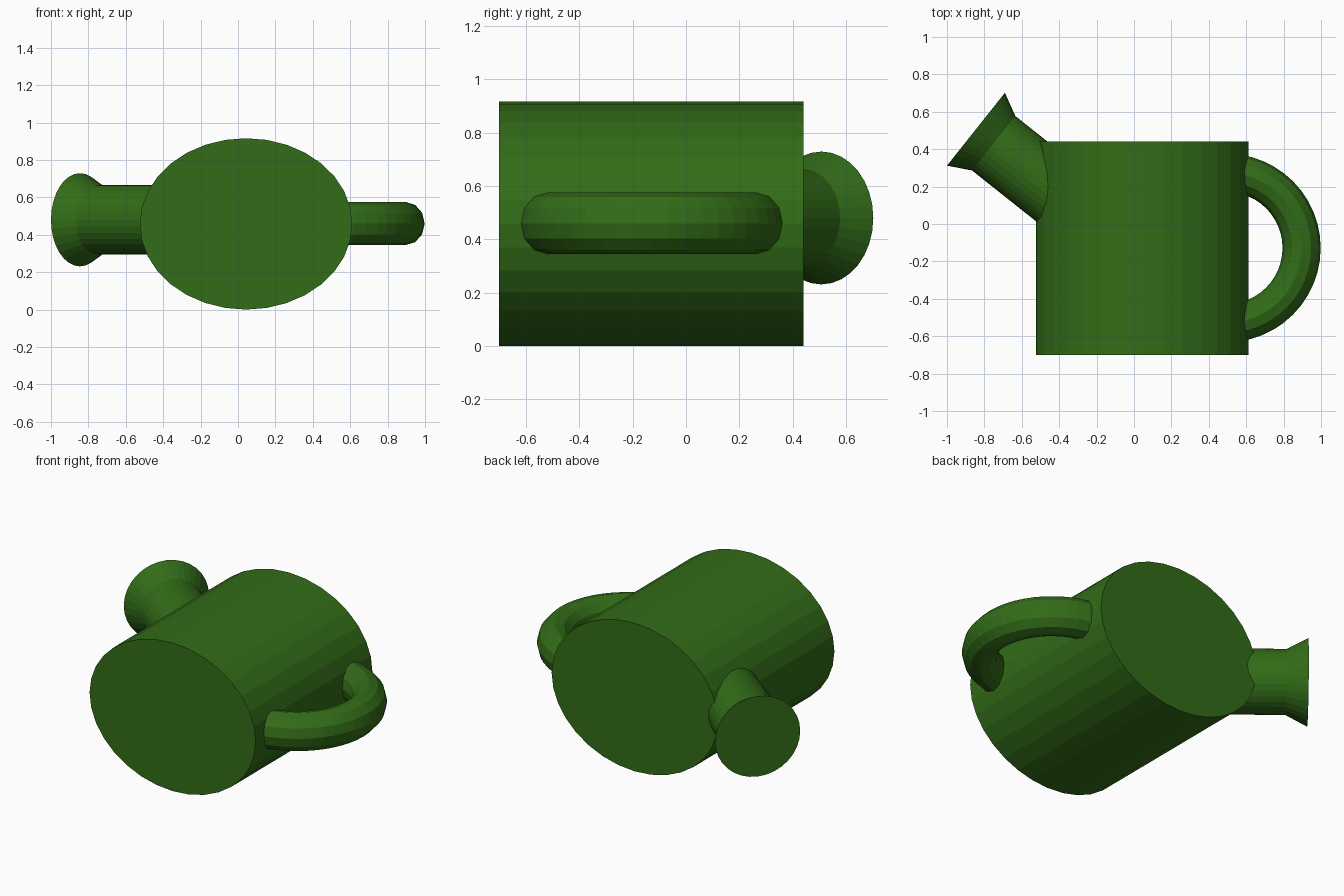
import bpy, bmesh
from math import sin, cos, pi, radians
from mathutils import Vector

if "Cube" in bpy.data.objects:
    bpy.data.objects.remove(bpy.data.objects["Cube"])

green = bpy.data.materials.new("green")
green.diffuse_color = (0.032, 0.15, 0.009, 1)
green.use_nodes = True
green.node_tree.nodes["Principled BSDF"].inputs["Base Color"].default_value = green.diffuse_color


def skin_rings(name, rings):
    """Join equal-sized rings of points into a capped tube."""
    bm = bmesh.new()
    loops = [[bm.verts.new(p) for p in ring] for ring in rings]
    n = len(loops[0])
    for a, b in zip(loops, loops[1:]):
        for i in range(n):
            j = (i + 1) % n
            bm.faces.new((a[i], a[j], b[j], b[i]))
    bm.faces.new(loops[0])
    bm.faces.new(loops[-1])
    bmesh.ops.recalc_face_normals(bm, faces=bm.faces)
    mesh = bpy.data.meshes.new(name)
    bm.to_mesh(mesh)
    bm.free()
    mesh.materials.append(green)
    obj = bpy.data.objects.new(name, mesh)
    bpy.context.collection.objects.link(obj)
    return obj


def ring(center, side, r_side, r_z, n):
    """Ellipse spanned by a horizontal direction and the z axis."""
    c, s = Vector(center), Vector(side)
    return [c + s * (r_side * cos(2 * pi * i / n)) + Vector((0, 0, r_z * sin(2 * pi * i / n)))
            for i in range(n)]


# Body: oval can lying along y
skin_rings("body", [ring((0.043, y, 0.458), (1, 0, 0), 0.568, 0.458, 32) for y in (-0.70, 0.44)])

# Spout: straight neck rooted inside the body, flaring to a closed mouth
axis = Vector((-0.783, 0.622, 0)).normalized()
across = Vector((-axis.y, axis.x, 0))
mouth = Vector((-0.845, 0.507, 0.48))
skin_rings("spout", [ring(mouth - axis * d, across, r, r, 32)
                     for d, r in ((0.62, 0.186), (0.121, 0.186), (0.0, 0.249))])

# Handle: arc of oval tube with its ends inside the body
segments = 24
rings = []
for k in range(segments + 1):
    a = radians(-90 + 180 * k / segments)
    out = Vector((cos(a), sin(a), 0))
    rings.append(ring(Vector((0.494, -0.128, 0.46)) + out * 0.402, out, 0.102, 0.115, 12))
skin_rings("handle", rings)
